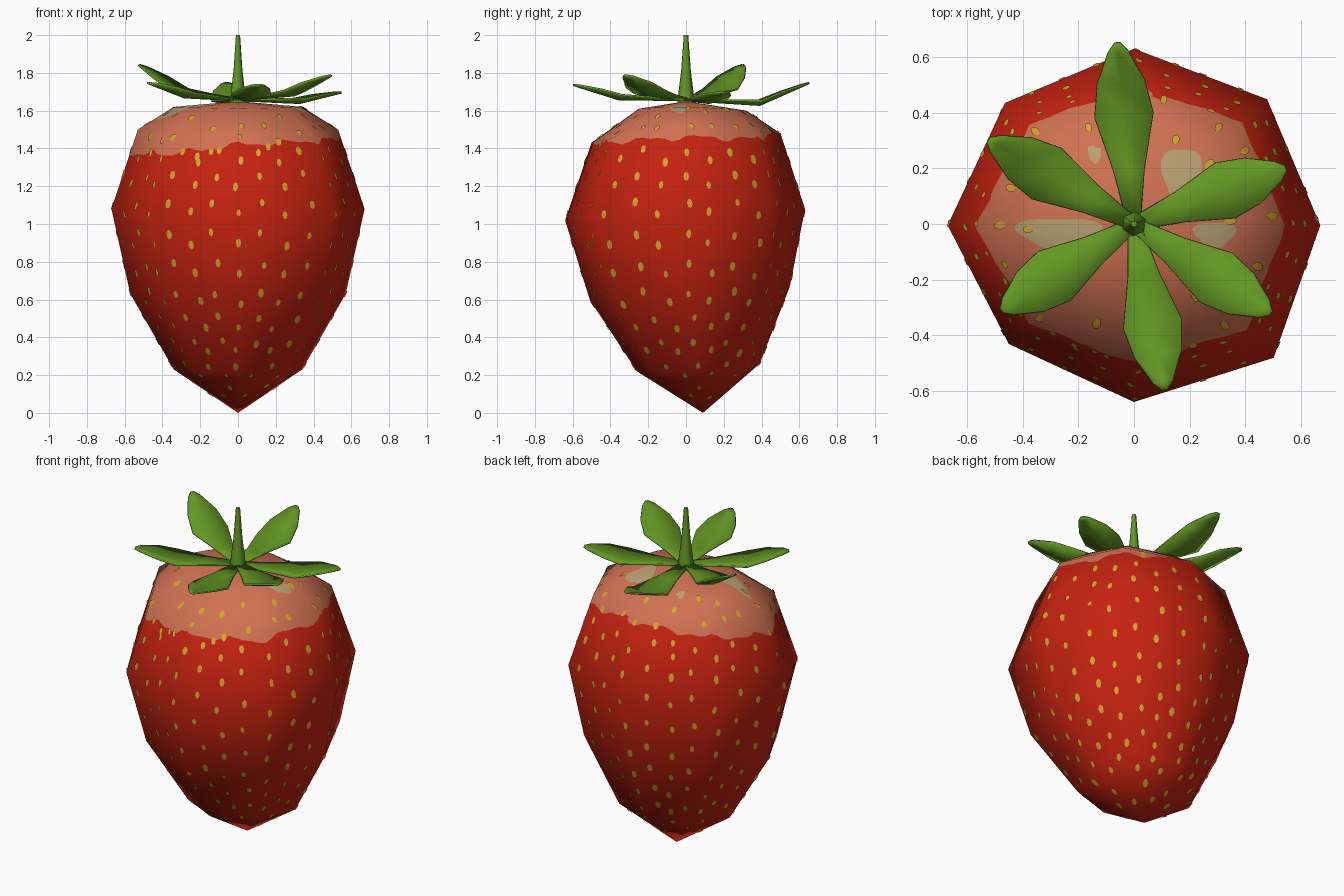
import bpy, bmesh, math, random
from mathutils import Vector
from mathutils.bvhtree import BVHTree
from mathutils.interpolate import poly_3d_calc

if "Cube" in bpy.data.objects:
    bpy.data.objects.remove(bpy.data.objects["Cube"])

random.seed(4)


def material(name, rgb):
    m = bpy.data.materials.new(name)
    m.diffuse_color = (*rgb, 1)
    m.use_nodes = True
    m.node_tree.nodes["Principled BSDF"].inputs["Base Color"].default_value = m.diffuse_color
    return m


RED = material("ripe red", (0.56, 0.016, 0.005))
PINK = material("pale pink", (0.63, 0.165, 0.085))
CREAM = material("cream patch", (0.48, 0.35, 0.17))
YELLOW = material("seed yellow", (0.66, 0.37, 0.025))
GREEN = material("leaf green", (0.125, 0.31, 0.017))


def finish(name, mesh, mats):
    ob = bpy.data.objects.new(name, mesh)
    bpy.context.collection.objects.link(ob)
    for m in mats:
        mesh.materials.append(m)
    return ob


# Coarse eight-sided fruit: z front/side/back, half width, y front/back
RINGS = [(1.61, 1.62, 1.60, 0.34, -0.25, 0.32),
         (1.43, 1.50, 1.48, 0.53, -0.50, 0.50),
         (1.02, 1.08, 1.08, 0.67, -0.64, 0.63),
         (0.60, 0.63, 0.67, 0.57, -0.51, 0.55),
         (0.22, 0.23, 0.26, 0.34, -0.26, 0.39)]
BULGE = [1, 1.01, 1, 0.98, 1, 0.95, 1, 1.06]
low = bmesh.new()
loops = []
for zf, zm, zb, rx, yf, yb in RINGS:
    loop = []
    for k in range(8):
        a = k * math.pi / 4
        c, s = math.cos(a) * BULGE[k], math.sin(a)
        z = zm + (zb - zf) / 2 * s + ((zb + zf) / 2 - zm) * s * s
        y = (yf + yb) / 2 + (yb - yf) / 2 * s * BULGE[k]
        loop.append(low.verts.new((rx * c, y, z)))
    loops.append(loop)
crown = low.verts.new((0, 0, 1.65))
tip = low.verts.new((0, 0.09, 0))
for k in range(8):
    j = (k + 1) % 8
    low.faces.new((crown, loops[0][k], loops[0][j]))
    low.faces.new((tip, loops[-1][j], loops[-1][k]))
    for a, b in zip(loops, loops[1:]):
        low.faces.new((a[k], b[k], b[j], a[j]))
bmesh.ops.triangulate(low, faces=low.faces[:])
low.normal_update()
low.faces.ensure_lookup_table()
tree = BVHTree.FromBMesh(low)


def drape(p):
    """Nearest point on the coarse fruit and its smooth normal."""
    loc, _, idx, _ = tree.find_nearest(p)
    vs = low.faces[idx].verts
    w = poly_3d_calc([v.co for v in vs], loc)
    return loc, sum((v.normal * x for v, x in zip(vs, w)), Vector()).normalized()


# Colour regions of the fruit
EDGE = [1.46, 1.45, 1.49, 1.45, 1.375, 1.37, 1.42, 1.435]


def cap_side(p):
    a = math.atan2(p.y, p.x) % math.tau
    q = a / (math.pi / 4)
    i, f = int(q) % 8, q % 1
    h = EDGE[i] * (1 - f) + EDGE[(i + 1) % 8] * f
    return p.z - h - 0.012 * math.sin(11 * a) - 0.008 * math.sin(23 * a + 1)


def patch(cx, cy, rx, ry):
    def f(p):
        if p.z < 1.3:
            return -1
        u, v = (p.x - cx) / rx, (p.y - cy) / ry
        return 1 - math.hypot(u, v) + 0.15 * math.sin(3 * math.atan2(v, u))
    return f


PATCHES = [patch(-0.27, -0.03, 0.15, 0.055), patch(0.17, 0.18, 0.07, 0.10),
           patch(0.29, -0.035, 0.075, 0.045), patch(-0.14, 0.25, 0.025, 0.03)]


def cut(bm, f):
    """Cut the mesh along f = 0."""
    val = {v: f(v.co) for v in bm.verts}
    new = []
    for e in bm.edges[:]:
        a, b = e.verts
        if val[a] * val[b] < 0:
            t = val[a] / (val[a] - val[b])
            new.append(bmesh.utils.edge_split(e, a, min(max(t, 0.02), 0.98))[1])
    bmesh.ops.connect_verts(bm, verts=new)


# Fruit: same facets, subdivided and cut along the colour borders
bm = low.copy()
upper = [e for e in bm.edges if max(v.co.z for v in e.verts) > 1.2]
bmesh.ops.subdivide_edges(bm, edges=upper, cuts=9, use_grid_fill=True)
bmesh.ops.triangulate(bm, faces=bm.faces[:])
for f in [cap_side] + PATCHES:
    cut(bm, f)
for face in bm.faces:
    c = face.calc_center_median()
    face.smooth = True
    face.material_index = (2 if any(f(c) > 0 for f in PATCHES)
                           else 1 if cap_side(c) > 0 else 0)
me = bpy.data.meshes.new("fruit")
bm.to_mesh(me)
bm.free()
me.normals_split_custom_set_from_vertices([drape(v.co)[1] for v in me.vertices])
finish("fruit", me, [RED, PINK, CREAM])

# Seeds: thin draped plates in rows round the fruit
bm = bmesh.new()
normals = []


def seed(origin, direction):
    hit = tree.ray_cast(origin, direction)[0]
    if hit is None:
        return
    p, n = drape(hit)
    u = Vector((-n.y, n.x, 0)).normalized()
    v = n.cross(u)
    size = random.uniform(0.85, 1.15)
    pts = [p] + [p + size * (u * 0.014 * math.cos(k * math.pi / 4) +
                             v * 0.023 * math.sin(k * math.pi / 4)) for k in range(8)]
    vs = []
    for q in pts:
        loc, nn = drape(q)
        vs.append(bm.verts.new(loc + nn * 0.005))
        normals.append(nn)
    for k in range(8):
        bm.faces.new((vs[0], vs[1 + k], vs[1 + (k + 1) % 8])).smooth = True


for z, count in [(0.12, 14), (0.23, 24), (0.35, 28), (0.48, 28), (0.61, 28), (0.76, 28),
                 (0.92, 28), (1.08, 28), (1.23, 28), (1.36, 28)]:
    for k in range(count):
        a = (k + random.uniform(-0.15, 0.15)) * math.tau / count
        h = z + 0.025 * (-1) ** k + random.uniform(-0.012, 0.012)
        axis = Vector((0, 0.09 * max(0, 1 - h / 0.8), h))
        seed(axis, Vector((math.cos(a), math.sin(a), 0)))
for r, count in [(0.47, 24), (0.36, 16)]:
    for k in range(count):
        a = (k + random.uniform(-0.3, 0.3)) * math.tau / count
        q = r + random.uniform(-0.025, 0.025)
        seed(Vector((q * math.cos(a), q * math.sin(a), 3)), Vector((0, 0, -1)))
me = bpy.data.meshes.new("seeds")
bm.to_mesh(me)
bm.free()
me.normals_split_custom_set_from_vertices(normals)
finish("seeds", me, [YELLOW])

# Leaves: folded blades, tip position and mid height
LEAVES = [((-0.06, 0.65, 1.75), 1.635), ((0.545, 0.20, 1.70), 1.645),
          ((0.49, -0.32, 1.79), 1.685), ((0.11, -0.595, 1.74), 1.665),
          ((-0.475, -0.31, 1.75), 1.675), ((-0.52, 0.30, 1.845), 1.695)]
ROWS = [(0.03, 0.025), (0.3, 0.055), (0.6, 0.105), (0.78, 0.085), (0.95, 0.035), (1, 0.008)]
for i, (end, mid) in enumerate(LEAVES):
    end = Vector(end)
    side = Vector((-end.y, end.x, 0)).normalized()
    bm = bmesh.new()
    rows = []
    for t, w in ROWS:
        z = (1.66 + (mid - 1.66) * t / 0.6 if t < 0.6
             else mid + (end.z - mid) * (t - 0.6) / 0.4)
        c = Vector((end.x * t, end.y * t, z))
        lift = Vector((0, 0, w * 0.22))
        rows.append([bm.verts.new(q) for q in (c - side * w + lift, c, c + side * w + lift)])
    for a, b in zip(rows, rows[1:]):
        for k in (0, 1):
            bm.faces.new((a[k], b[k], b[k + 1], a[k + 1])).smooth = True
    bmesh.ops.recalc_face_normals(bm, faces=bm.faces[:])
    if sum(f.normal.z for f in bm.faces) < 0:
        bmesh.ops.reverse_faces(bm, faces=bm.faces[:])
    me = bpy.data.meshes.new("leaf")
    bm.to_mesh(me)
    bm.free()
    leaf = finish(f"leaf_{i + 1}", me, [GREEN])
    solid = leaf.modifiers.new("thickness", "SOLIDIFY")
    solid.thickness = 0.01

# Stem: tapered six-sided stalk
bm = bmesh.new()
rings = []
for z, r in [(1.64, 0.047), (1.82, 0.025), (2.0, 0.012)]:
    rings.append([bm.verts.new((r * math.cos(k * math.pi / 3 + 0.4),
                                r * math.sin(k * math.pi / 3 + 0.4), z)) for k in range(6)])
for a, b in zip(rings, rings[1:]):
    for k in range(6):
        j = (k + 1) % 6
        bm.faces.new((a[k], a[j], b[j], b[k])).smooth = True
bm.faces.new(rings[-1])
me = bpy.data.meshes.new("stem")
bm.to_mesh(me)
bm.free()
finish("stem", me, [GREEN])
